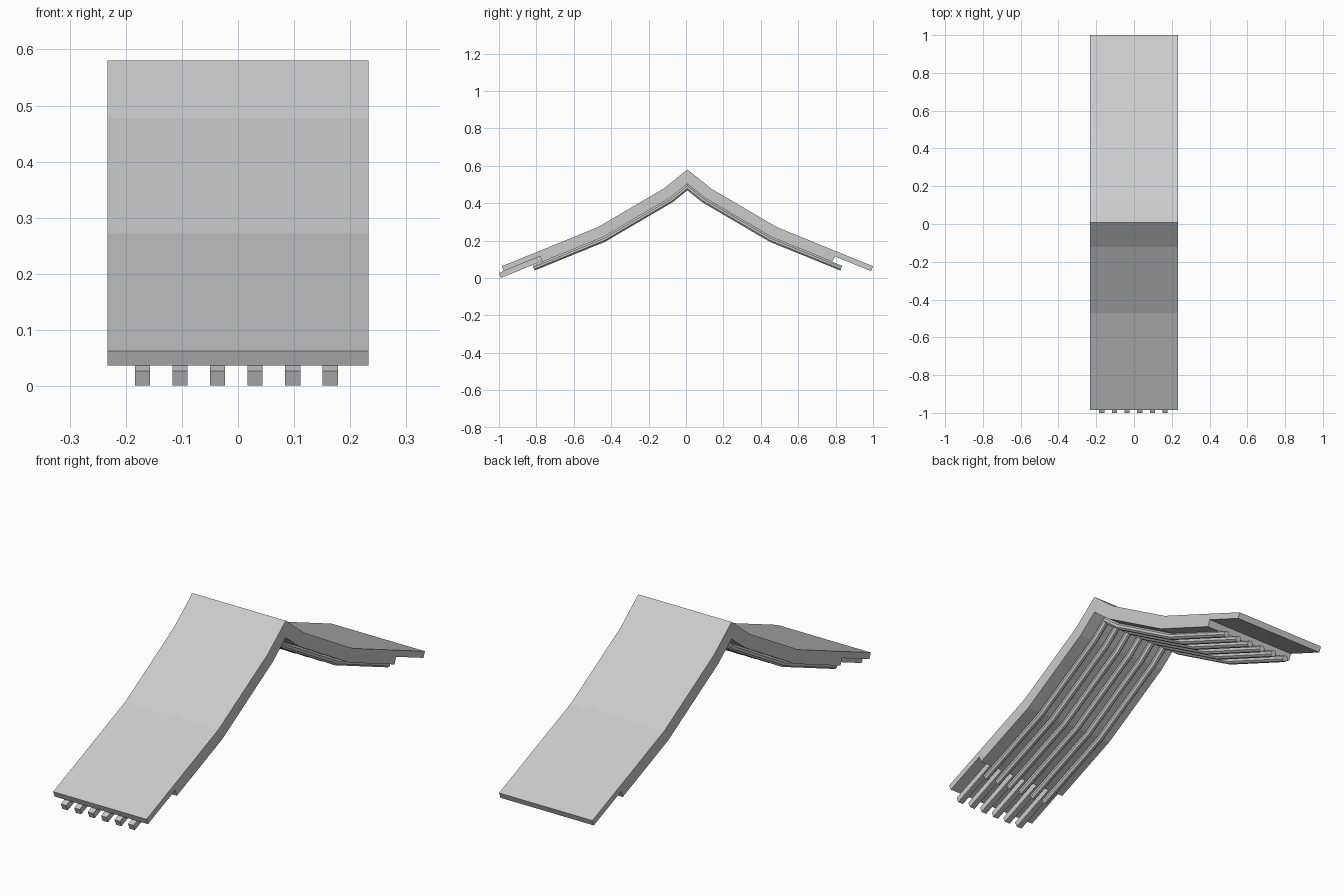
import bpy, bmesh
from mathutils import Vector

cube = bpy.data.objects.get("Cube")
if cube:
    bpy.data.objects.remove(cube)

grey = bpy.data.materials.new("plain_grey")
grey.use_nodes = True
grey.diffuse_color = (0.6, 0.6, 0.6, 1)
grey.node_tree.nodes["Principled BSDF"].inputs["Base Color"].default_value = (0.6, 0.6, 0.6, 1)

# Upper roof line from ridge to eave, as (distance from ridge, height)
SLOPE = [Vector(p) for p in ((0, 0.58), (0.129, 0.477), (0.479, 0.272), (0.9925, 0.063))]
RIDGE_Y = 0.0075
HALF_WIDTH = 0.233
EAVE, BOARD, RAFTER = 0.028, 0.06, 0.0735   # depths below the roof line


def inward(a, b):
    d = (b - a).normalized()
    return Vector((d.y, -d.x))


def half_path(depth, end):
    """Roof line lowered by depth, with mitred bends, cut square at end."""
    a, b = SLOPE[-2:]
    pts = SLOPE[:-1] + [a.lerp(b, (end - a.x) / (b.x - a.x))]
    normals = [inward(p, q) for p, q in zip(pts, pts[1:])]
    before = [Vector((-normals[0].x, normals[0].y))] + normals
    after = normals + normals[-1:]
    return [p + (m + n) * depth / (1 + m.dot(n)) for p, m, n in zip(pts, before, after)]


def full_path(depth, end):
    half = half_path(depth, end)
    line = [(-p.x, p.y) for p in reversed(half)] + [(p.x, p.y) for p in half[1:]]
    return [(y + RIDGE_Y, z) for y, z in line]


def finish(name, bm):
    bmesh.ops.recalc_face_normals(bm, faces=bm.faces)
    mesh = bpy.data.meshes.new(name)
    bm.to_mesh(mesh)
    bm.free()
    mesh.materials.append(grey)
    obj = bpy.data.objects.new(name, mesh)
    bpy.context.collection.objects.link(obj)
    return obj


def loft(name, rings, caps=True):
    """Skin closed rings of points and cap both ends."""
    bm = bmesh.new()
    rows = [[bm.verts.new(p) for p in ring] for ring in rings]
    for r, s in zip(rows, rows[1:]):
        for i in range(len(r)):
            j = (i + 1) % len(r)
            bm.faces.new((r[i], r[j], s[j], s[i]))
    bm.faces.new(rows[0])
    bm.faces.new(rows[-1])
    return finish(name, bm)


# Roof slab, with thin eaves stepping out beyond the thick boarding
TIP, STEP, RAFTER_END = SLOPE[-1].x, 0.798, 0.85
top = full_path(0, TIP)
eave = full_path(EAVE, TIP)
step = full_path(EAVE, STEP)
under = full_path(BOARD, STEP)
outline = top + [eave[-1], step[-1]] + under[::-1] + [step[0], eave[0]]
loft("roof_slab", [[(x, y, z) for y, z in outline] for x in (-HALF_WIDTH, HALF_WIDTH)])

# Eight-sided rafters following the underside
RADIUS = 0.0135
SIDE = RADIUS * 0.414
OCTAGON = [(RADIUS, -SIDE), (RADIUS, SIDE), (SIDE, RADIUS), (-SIDE, RADIUS),
           (-RADIUS, SIDE), (-RADIUS, -SIDE), (-SIDE, -RADIUS), (SIDE, -RADIUS)]
POSITIONS = [-0.1705 + 0.067 * i for i in range(6)]
for i, x in enumerate(POSITIONS):
    paths = [full_path(RAFTER + drop, RAFTER_END) for _, drop in OCTAGON]
    rings = [[(x + dx, *paths[k][n]) for k, (dx, _) in enumerate(OCTAGON)]
             for n in range(len(paths[0]))]
    loft(f"rafter_{i + 1}", rings)

# Square rafter tails under the front eave only
HALF_TAIL = 0.0135
for i, x in enumerate(POSITIONS):
    rings = []
    for end in (STEP, 1.018):
        (y0, z0), (y1, z1) = full_path(EAVE, end)[0], full_path(2 * EAVE, end)[0]
        rings.append([(x - HALF_TAIL, y0, z0), (x + HALF_TAIL, y0, z0),
                      (x + HALF_TAIL, y1, z1), (x - HALF_TAIL, y1, z1)])
    loft(f"rafter_tail_{i + 1}", rings)
